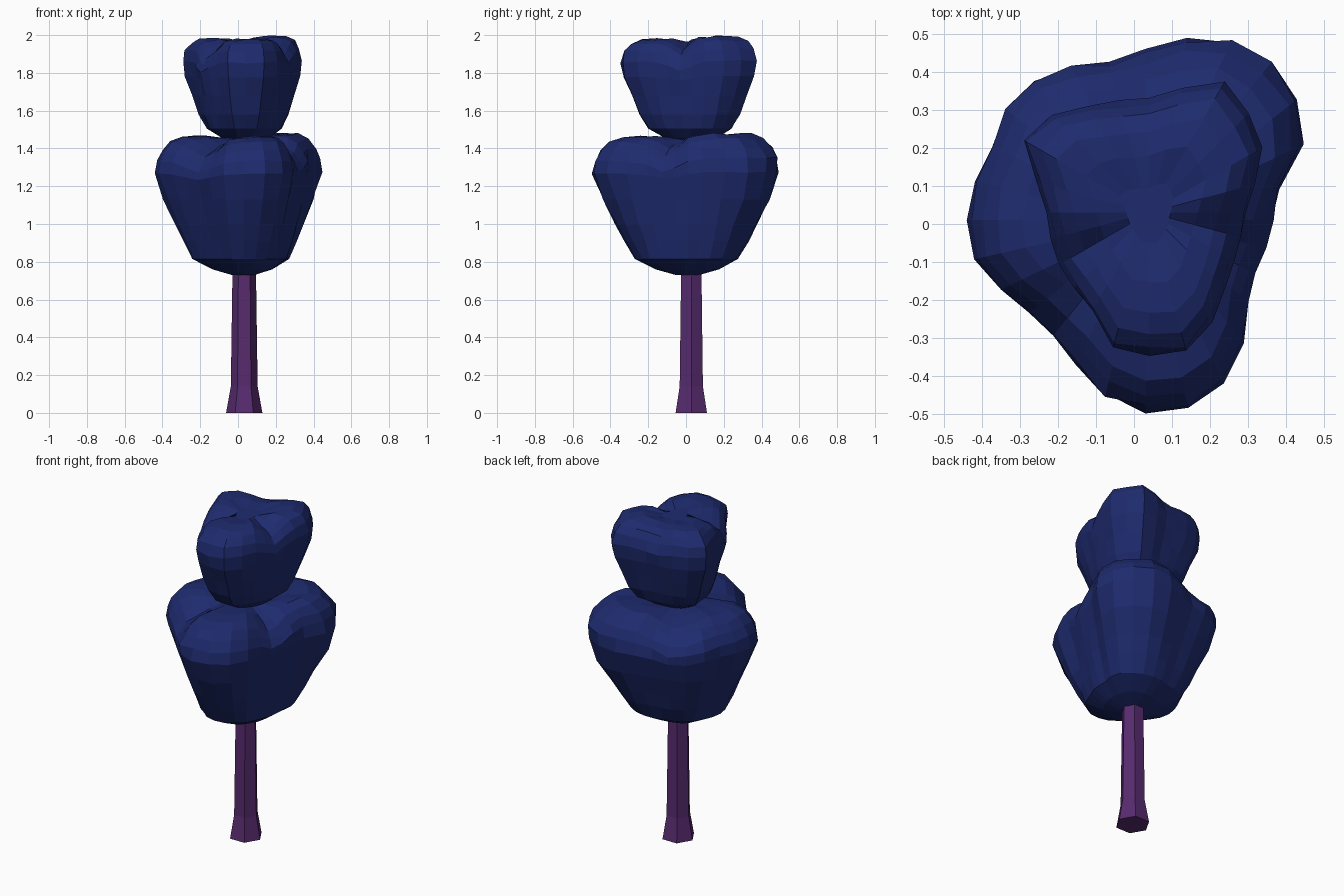
import bpy, bmesh, math, random
from mathutils import Vector

if "Cube" in bpy.data.objects:
    bpy.data.objects.remove(bpy.data.objects["Cube"])
random.seed(4)

def material(name, rgb):
    m = bpy.data.materials.new(name)
    m.diffuse_color = (*rgb, 1)
    m.use_nodes = True
    m.node_tree.nodes["Principled BSDF"].inputs["Base Color"].default_value = m.diffuse_color
    return m

leaf = material("deep blue leaf", (0.013, 0.024, 0.157))
bark = material("purple bark", (0.095, 0.024, 0.157))

def loft(name, rings, mat):
    """Skin a stack of equal-length rings and cap both ends."""
    bm = bmesh.new()
    vs = [[bm.verts.new(p) for p in r] for r in rings]
    n = len(vs[0])
    for a, b in zip(vs, vs[1:]):
        for i in range(n):
            j = (i + 1) % n
            bm.faces.new((a[i], a[j], b[j], b[i]))
    bm.faces.new(vs[0][::-1])
    bm.faces.new(vs[-1])
    bmesh.ops.recalc_face_normals(bm, faces=bm.faces)
    me = bpy.data.meshes.new(name)
    bm.to_mesh(me)
    bm.free()
    me.materials.append(mat)
    ob = bpy.data.objects.new(name, me)
    bpy.context.collection.objects.link(ob)
    return ob

def radius_at(outline, c, ang):
    """Distance from c to the outline polygon along an angle."""
    d = Vector((math.cos(ang), math.sin(ang)))
    best = 0
    for p, q in zip(outline, outline[1:] + outline[:1]):
        a, e = Vector(p) - c, Vector(q) - Vector(p)
        den = d.cross(e)
        if abs(den) > 1e-9:
            t, u = a.cross(e) / den, a.cross(d) / den
            if t > 0 and -1e-6 <= u <= 1.000001:
                best = max(best, t)
    return best

def crown(name, outline, centre, levels, valleys, dip, n=28):
    """Lobed foliage: levels are (z, scale, roundness, valley strength)."""
    c = Vector(centre)
    angs = [2 * math.pi * i / n for i in range(n)]
    radii = [radius_at(outline, c, a) for a in angs]
    mean = sum(radii) / n
    rings = []
    for z, s, rnd, val in levels:
        ring = []
        for a, r in zip(angs, radii):
            v = 0
            for deg, strength in valleys:
                d = (math.degrees(a) - deg + 180) % 360 - 180
                v = max(v, strength * math.exp(-(d / 19) ** 2))
            rr = (r * (1 - rnd) + mean * rnd) * s
            rr *= 1 + random.uniform(-0.018, 0.02)
            # valleys sink, the back right lobe stands a little higher
            zz = z - dip * v * val + 0.010 * val * math.cos(a - 0.9)
            zz += random.uniform(-0.006, 0.006) * val
            ring.append((c.x + rr * math.cos(a), c.y + rr * math.sin(a), zz))
        rings.append(ring)
    return loft(name, rings, mat=leaf)

# Trunk: six-sided with a flared foot
loft("trunk", [[(0.033 + r * math.cos(k * math.pi / 3), 0.028 + r * math.sin(k * math.pi / 3), z)
                for k in range(6)] for z, r in ((0, 0.096), (0.14, 0.071), (0.76, 0.062))], bark)

# Lower foliage
low = [(-.445, -.03), (-.39, -.14), (-.25, -.25), (-.13, -.39), (-.07, -.46), (0, -.49), (.1, -.495),
       (.17, -.48), (.29, -.355), (.29, -.28), (.31, -.16), (.36, -.03), (.385, .09), (.42, .15),
       (.445, .22), (.435, .33), (.4, .39), (.335, .45), (.22, .5), (.1, .48), (-.03, .43),
       (-.23, .41), (-.35, .3), (-.38, .19), (-.42, .1)]
crown("lower_foliage", low, (0.03, 0.01),
      [(0.73, .14, .8, 0), (0.76, .37, .7, 0), (0.815, .59, .5, 0), (0.91, .69, .3, 0),
       (1.0, .78, .15, 0), (1.13, .90, 0, 0), (1.27, 1.0, 0, .4), (1.34, .985, 0, .8),
       (1.395, .93, 0, 1), (1.44, .84, 0, 1), (1.468, .70, 0, 1), (1.468, .5, 0, .6), (1.455, .25, 0, 0)],
      ((-22, 1), (-128, 1), (118, .8)), 0.08)

# Upper foliage
top = [(-.31, .25), (-.20, .30), (-.1, .315), (.05, .33), (.12, .355), (.18, .38), (.26, .375),
       (.31, .28), (.34, .2), (.31, .08), (.29, 0), (.23, -.2), (.17, -.33), (.09, -.35),
       (-.08, -.32), (-.1, -.25), (-.2, -.1), (-.24, .05), (-.28, .2)]
crown("upper_foliage", top, (0.04, 0.03),
      [(1.435, .18, .8, 0), (1.455, .42, .6, 0), (1.505, .65, .4, 0), (1.58, .77, .25, 0),
       (1.68, .87, .1, 0), (1.78, .96, 0, .3), (1.86, 1.0, 0, .7), (1.92, .96, 0, 1),
       (1.96, .86, 0, 1), (1.98, .72, 0, 1), (1.985, .5, 0, .8), (1.965, .22, 0, 0)],
      ((-15, 1), (212, 1), (100, .4)), 0.07, n=24)
